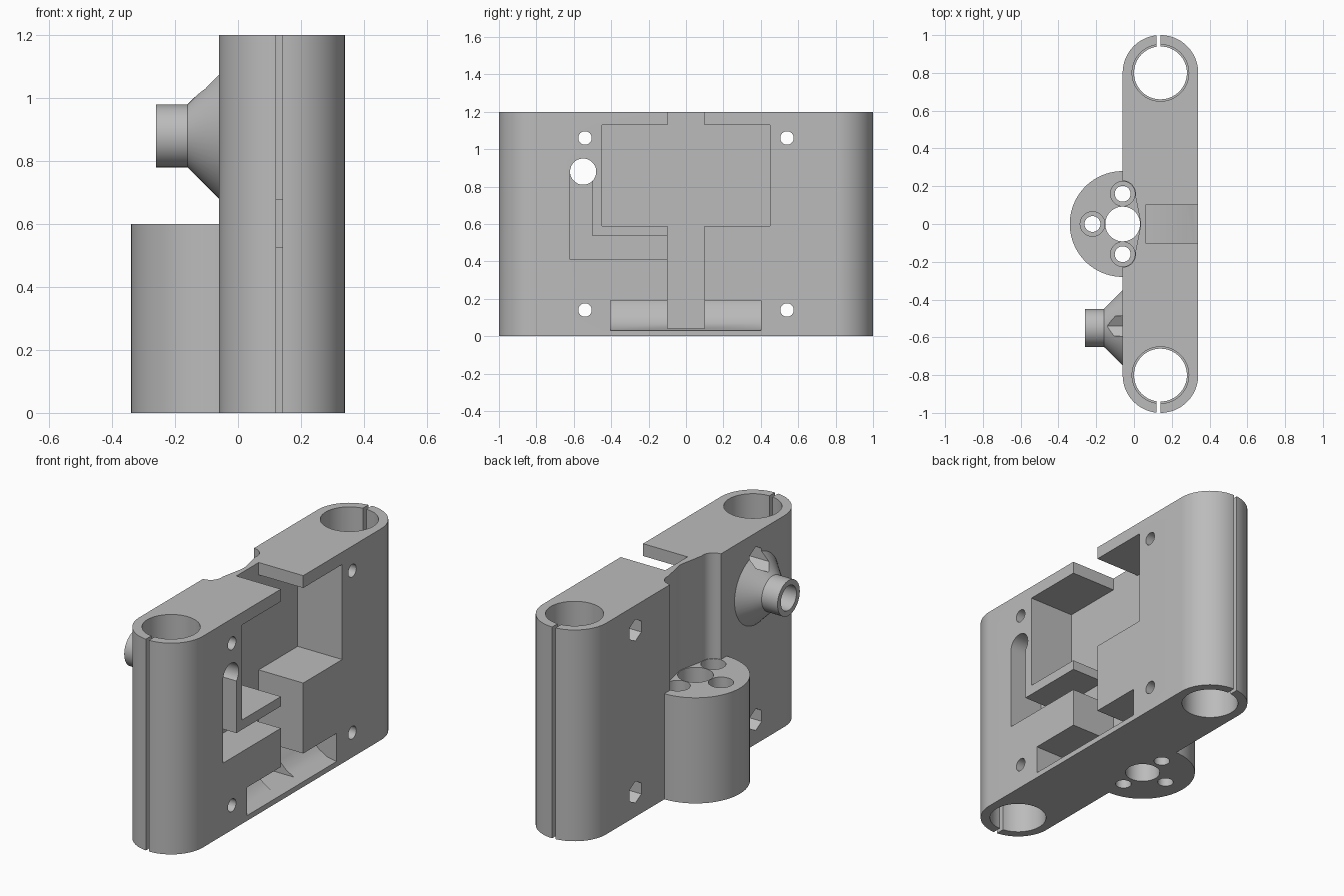
import bpy, bmesh, math
from mathutils import Vector

cube = bpy.data.objects.get("Cube")
if cube:
    bpy.data.objects.remove(cube, do_unlink=True)

# One plain grey plastic
grey = bpy.data.materials.new("grey_plastic")
grey.use_nodes = True
color = (0.5, 0.5, 0.5, 1)
grey.diffuse_color = color
grey.node_tree.nodes["Principled BSDF"].inputs["Base Color"].default_value = color

BACK, FACE, MID = -0.06, 0.34, 0.14       # body planes along x
DEEP = 0.06                               # pocket floor
OUT = 0.5                                 # beyond the body


def make(name, bm):
    bmesh.ops.recalc_face_normals(bm, faces=bm.faces)
    mesh = bpy.data.meshes.new(name)
    bm.to_mesh(mesh)
    bm.free()
    mesh.materials.append(grey)
    ob = bpy.data.objects.new(name, mesh)
    bpy.context.collection.objects.link(ob)
    return ob


def prism(name, pts, lo, hi, axis="z"):
    """Extrude a profile: (x, y) along z, (y, z) along x or (x, z) along y."""
    place = {"z": lambda a, b, t: (a, b, t), "x": lambda a, b, t: (t, a, b),
             "y": lambda a, b, t: (a, t, b)}[axis]
    bm = bmesh.new()
    face = bm.faces.new([bm.verts.new(place(a, b, lo)) for a, b in pts])
    ext = bmesh.ops.extrude_face_region(bm, geom=[face])["geom"]
    shift = Vector(place(0, 0, hi - lo))
    bmesh.ops.translate(bm, vec=shift, verts=[v for v in ext if isinstance(v, bmesh.types.BMVert)])
    return make(name, bm)


def arc(cx, cy, r, start, end, n):
    angles = [math.radians(start + (end - start) * i / n) for i in range(n + 1)]
    return [(cx + r * math.cos(a), cy + r * math.sin(a)) for a in angles]


def disc(cx, cy, r, n=48):
    return arc(cx, cy, r, 90, 450, n)[:-1]


def rect(a0, a1, b0, b1):
    return [(a0, b0), (a1, b0), (a1, b1), (a0, b1)]


def combine(target, other, operation):
    mod = target.modifiers.new("combine", "BOOLEAN")
    mod.operation, mod.solver, mod.object = operation, "EXACT", other
    bpy.context.view_layer.update()
    graph = bpy.context.evaluated_depsgraph_get()
    mesh = bpy.data.meshes.new_from_object(target.evaluated_get(graph))
    target.modifiers.clear()
    target.data = mesh
    bpy.data.objects.remove(other, do_unlink=True)


# Carriage body: rounded block
R = FACE - MID
body = prism("carriage_body", arc(MID, 0.8, R, 0, 180, 40) + arc(MID, -0.8, R, 180, 360, 40), 0, 1.2)


def cut(*args):
    combine(body, prism("cutter", *args), "DIFFERENCE")


# Front pockets: belt slot, large pocket, cable channel
cut(rect(-0.1, 0.1, 0.04, 1.3), DEEP, OUT, "x")
cut(rect(-0.45, 0.45, 0.59, 1.13), DEEP, OUT, "x")
spout_y, spout_z = -0.55, 0.88
channel = [(-0.62, 0.41), (0, 0.41), (0, 0.535), (-0.5, 0.535), (-0.5, spout_z), (-0.62, spout_z)]
cut(channel, 0.13, OUT, "x")

# Lower recess with a floor that sweeps up to its ceiling
cut([(OUT, 0.03), (FACE, 0.03), (0.28, 0.04), (0.23, 0.07), (0.19, 0.11), (0.16, 0.16),
     (0.12, 0.19), (OUT, 0.19)], -0.405, 0.4, "y")

# Nut housing: half cylinder on the back
combine(body, prism("nut_housing", arc(BACK, 0, 0.28, 90, 270, 48)
                    + [(BACK + 0.03, -0.28), (BACK + 0.03, 0.28)], 0, 0.6), "UNION")

# Tube spout: cone and collar on the back
bm = bmesh.new()
rings = []
for x, r in ((-0.03, 0.2), (BACK, 0.2), (-0.16, 0.1), (-0.26, 0.1)):
    rings.append([bm.verts.new((x, y, z)) for y, z in disc(spout_y, spout_z, r)])
for a, b in zip(rings, rings[1:]):
    for i in range(len(a)):
        j = (i + 1) % len(a)
        bm.faces.new((a[i], a[j], b[j], b[i]))
bm.faces.new(rings[0])
bm.faces.new(rings[-1])
combine(body, make("tube_spout", bm), "UNION")

# Rod bores with a narrow middle, and clamp slits at both ends
for s in (-1, 1):
    cut(disc(MID, s * 0.8, 0.14, 64), -0.1, 1.3)
    for lo, hi in ((-0.1, 0.525), (0.68, 1.3)):
        cut(disc(MID, s * 0.8, 0.15, 64), lo, hi)
    ends = sorted((s * 0.9, s * 1.1))
    cut(rect(0.12, 0.141, *ends), -0.1, 1.3)

# Flared clearance groove above the housing
groove = [(-0.4, -0.228)] + arc(BACK, -0.16, 0.068, -90, 10, 12) \
    + arc(BACK, 0, 0.095, -10, 10, 6) + arc(BACK, 0.16, 0.068, -10, 90, 12) + [(-0.4, 0.228)]
cut(groove, 0.6, 1.3)

# Lead screw bore, screw holes and counterbores in the housing
cut(disc(BACK, 0, 0.092), -0.1, 0.7)
for x, y in ((BACK, 0.16), (BACK, -0.16), (-0.22, 0)):
    cut(disc(x, y, 0.042, 32), -0.1, 0.7)
    cut(disc(x, y, 0.065, 32), 0.3, 0.7)

# Spout bore, mounting holes and hexagonal nut traps
cut(disc(spout_y, spout_z, 0.07), -OUT, OUT, "x")
for y in (-0.54, 0.54):
    for z in (0.14, 1.06):
        cut(disc(y, z, 0.036, 32), -OUT, OUT, "x")
        cut(disc(y, z, 0.062, 6), -OUT, 0.03, "x")

bpy.ops.object.select_all(action="DESELECT")
body.select_set(True)
bpy.context.view_layer.objects.active = body
bpy.ops.object.shade_smooth_by_angle(angle=math.radians(25))
